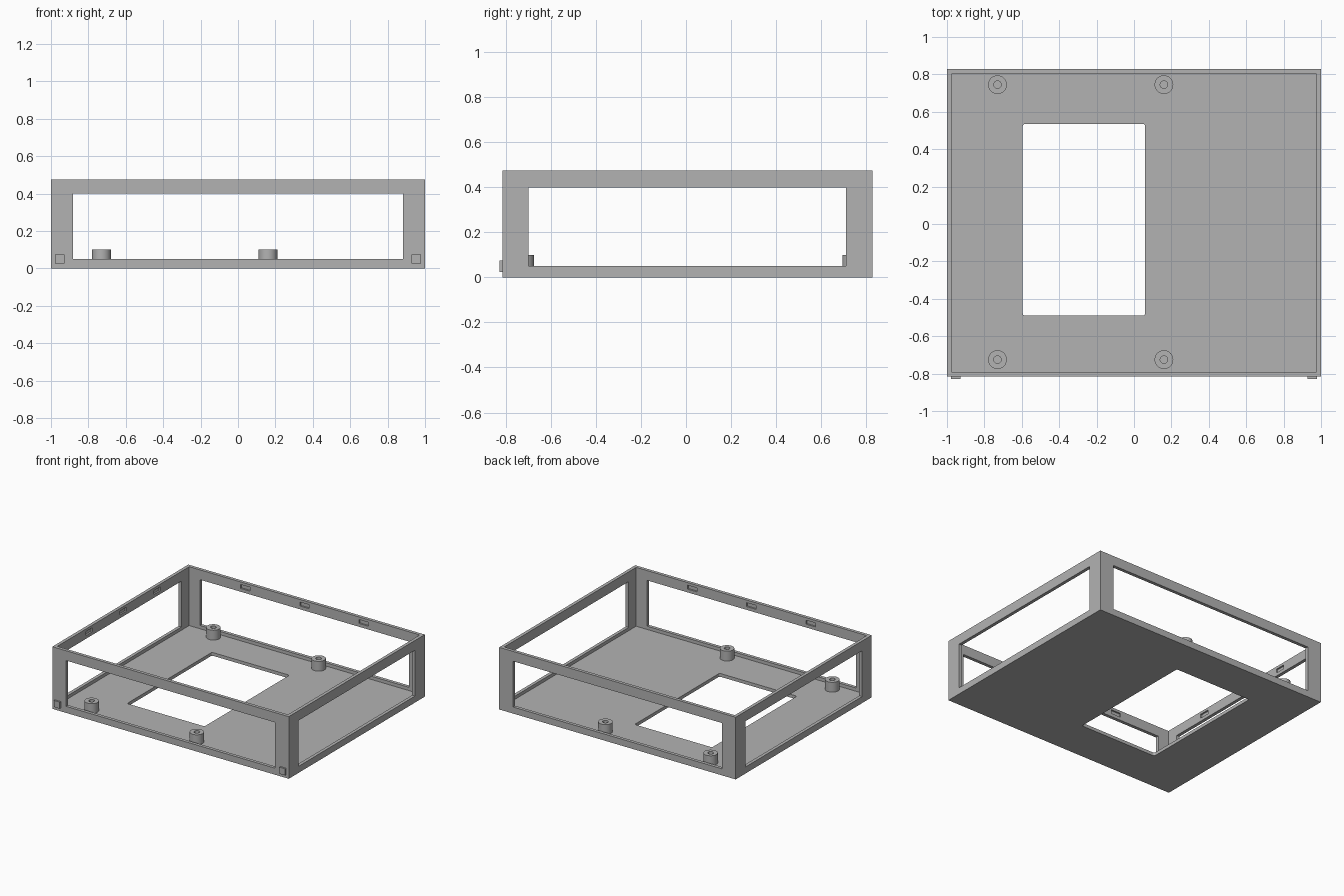
import bpy
import bmesh
from math import radians
from mathutils import Matrix, Vector

default = bpy.data.objects.get("Cube")
if default:
    bpy.data.objects.remove(default, do_unlink=True)

# One plain grey for the whole enclosure
grey = bpy.data.materials.new("grey_plastic")
grey.use_nodes = True
colour = (0.45, 0.45, 0.45, 1)
grey.diffuse_color = colour
grey.node_tree.nodes["Principled BSDF"].inputs["Base Color"].default_value = colour


def finish(name, bm):
    bmesh.ops.recalc_face_normals(bm, faces=bm.faces)
    mesh = bpy.data.meshes.new(name)
    bm.to_mesh(mesh)
    bm.free()
    mesh.materials.append(grey)
    obj = bpy.data.objects.new(name, mesh)
    bpy.context.collection.objects.link(obj)
    return obj


def box(name, low, high, corner=0):
    """Box between two corners, with optional rounded vertical edges."""
    low, high = Vector(low), Vector(high)
    size = Matrix.Diagonal((*(high - low), 1))
    bm = bmesh.new()
    bmesh.ops.create_cube(bm, size=1, matrix=Matrix.Translation((low + high) / 2) @ size)
    if corner:
        upright = [e for e in bm.edges
                   if abs(e.verts[0].co.z - e.verts[1].co.z) > 1e-4]
        bmesh.ops.bevel(bm, geom=upright, offset=corner, segments=4,
                        affect='EDGES', profile=0.5)
    return finish(name, bm)


def cut(target, cutter):
    cutter.hide_render = True
    mod = target.modifiers.new("cut", 'BOOLEAN')
    mod.operation = 'DIFFERENCE'
    mod.solver = 'EXACT'
    mod.object = cutter
    bpy.context.view_layer.objects.active = target
    bpy.ops.object.modifier_apply(modifier=mod.name)
    bpy.data.objects.remove(cutter, do_unlink=True)


FRONT, BACK, TOP = -0.815, 0.828, 0.475
WALL, FLOOR = 0.025, 0.025
SILL, LINTEL = 0.05, 0.4
MID = (FRONT + BACK) / 2

# Open tray
tray = box("enclosure_tray", (-1, FRONT, 0), (1, BACK, TOP))
cut(tray, box("cavity_cutter", (-1 + WALL, FRONT + WALL, FLOOR),
              (1 - WALL, BACK - WALL, 1)))

# Wall windows, cut straight through opposite walls
cut(tray, box("front_window_cutter", (-0.883, -2, SILL), (0.883, 2, LINTEL)))
cut(tray, box("side_window_cutter", (-2, -0.7, SILL), (2, 0.71, LINTEL)))

# Floor opening with slightly rounded corners
cut(tray, box("floor_cutter", (-0.595, -0.49, -1), (0.06, 0.535, 0.3), 0.012))

# Blind lid slots inside the rim of the front, back and right walls
SLOT_LOW, SLOT_HIGH, HALF, DEPTH = 0.425, 0.455, 0.04, 0.0125
for step in (-1, 0, 1):
    x, y = step * 0.5, MID + step * 0.41
    cut(tray, box("slot_cutter", (x - HALF, FRONT + DEPTH, SLOT_LOW),
                  (x + HALF, FRONT + 0.1, SLOT_HIGH)))
    cut(tray, box("slot_cutter", (x - HALF, BACK - 0.1, SLOT_LOW),
                  (x + HALF, BACK - DEPTH, SLOT_HIGH)))
    cut(tray, box("slot_cutter", (-1 + DEPTH, y - HALF, SLOT_LOW),
                  (-0.9, y + HALF, SLOT_HIGH)))


# Hollow standoffs, each a lathed profile
def standoff(name, x, y):
    outer, inner, top = 0.05, 0.02, 0.1
    profile = [(outer, FLOOR), (outer, top), (inner, top), (inner, FLOOR)]
    bm = bmesh.new()
    verts = [bm.verts.new((r, 0, z)) for r, z in profile]
    edges = [bm.edges.new(pair) for pair in zip(verts, verts[1:])]
    bmesh.ops.spin(bm, geom=verts + edges, axis=(0, 0, 1), cent=(0, 0, 0),
                   angle=radians(360), steps=32, use_merge=True)
    bmesh.ops.remove_doubles(bm, verts=bm.verts, dist=1e-4)
    obj = finish(name, bm)
    obj.location = (x, y, 0)
    bpy.ops.object.select_all(action='DESELECT')
    obj.select_set(True)
    bpy.context.view_layer.objects.active = obj
    bpy.ops.object.shade_smooth_by_angle(angle=radians(30))


for side, x in (("right", -0.73), ("left", 0.16)):
    for end, y in (("front", -0.725), ("back", 0.745)):
        standoff(f"{end}_{side}_standoff", x, y)

# Small square pads on the front face
for side, x in (("right", -0.953), ("left", 0.953)):
    box(f"{side}_front_pad", (x - 0.025, FRONT - 0.013, 0.025),
        (x + 0.025, FRONT, 0.075))
